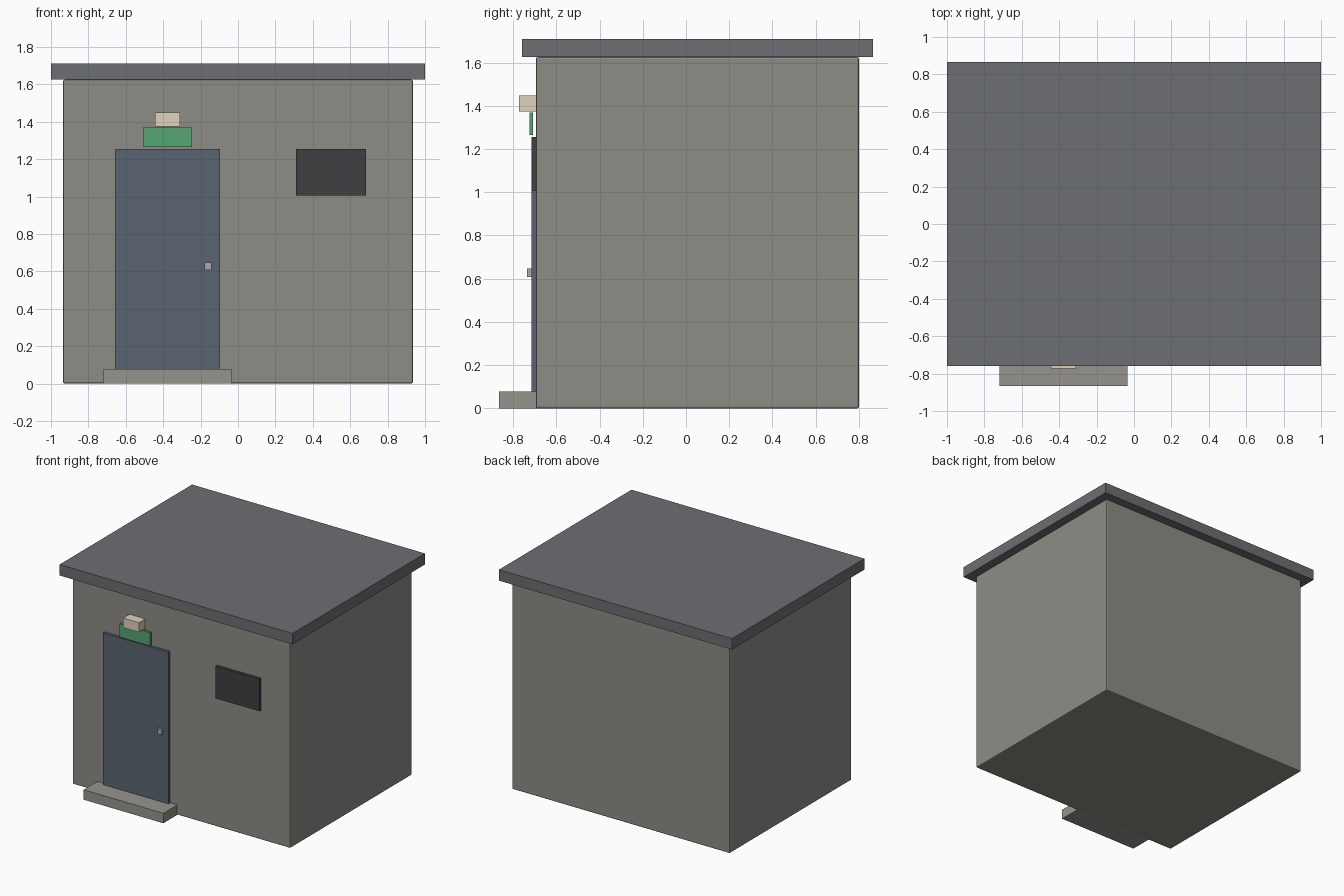
import bpy
import bmesh
from mathutils import Vector

if "Cube" in bpy.data.objects:
    bpy.data.objects.remove(bpy.data.objects["Cube"], do_unlink=True)


def material(name, rgb, roughness=0.8, metallic=0.0):
    mat = bpy.data.materials.new(name)
    mat.use_nodes = True
    colour = (*rgb, 1.0)
    mat.diffuse_color = colour
    shader = next(n for n in mat.node_tree.nodes if n.type == "BSDF_PRINCIPLED")
    shader.inputs["Base Color"].default_value = colour
    shader.inputs["Roughness"].default_value = roughness
    shader.inputs["Metallic"].default_value = metallic
    return mat


def block(name, x, y, z, mat, bevel=0.0):
    """Box spanning the given (min, max) ranges, with optional bevelled edges."""
    low, high = Vector((x[0], y[0], z[0])), Vector((x[1], y[1], z[1]))
    mesh = bpy.data.meshes.new(name)
    bm = bmesh.new()
    bmesh.ops.create_cube(bm, size=1.0)
    bmesh.ops.scale(bm, vec=high - low, verts=bm.verts)
    bm.to_mesh(mesh)
    bm.free()
    mesh.materials.append(mat)
    obj = bpy.data.objects.new(name, mesh)
    obj.location = (low + high) / 2
    bpy.context.collection.objects.link(obj)
    if bevel:
        mod = obj.modifiers.new("edge_bevel", "BEVEL")
        mod.width = bevel
        mod.segments = 2
    return obj


concrete = material("concrete", (0.27, 0.265, 0.24))
step_stone = material("step_stone", (0.30, 0.295, 0.27))
roofing = material("roofing", (0.155, 0.157, 0.17))
door_paint = material("door_paint", (0.10, 0.13, 0.165), 0.5)
dark_panel = material("dark_panel", (0.05, 0.05, 0.054), 0.5)
green = material("sign_green", (0.093, 0.38, 0.17), 0.5)
cream = material("lamp_cream", (0.73, 0.65, 0.51), 0.5)
steel = material("steel", (0.4, 0.4, 0.4), 0.4, 0.3)

WALL = -0.695  # front wall plane

# Building shell
block("walls", (-0.935, 0.935), (WALL, 0.8), (0, 1.625), concrete, bevel=0.008)
block("roof_slab", (-1, 1), (-0.76, 0.865), (1.625, 1.71), roofing)

# Entrance
block("door_step", (-0.72, -0.035), (-0.865, WALL + 0.01), (0, 0.077), step_stone)
block("door", (-0.657, -0.097), (-0.716, WALL + 0.01), (0.077, 1.255), door_paint)
block("door_knob", (-0.178, -0.141), (-0.735, -0.71), (0.608, 0.646), steel)

# Fittings on the front wall
block("sign_panel", (-0.508, -0.246), (-0.725, -0.707), (1.265, 1.368), green)
block("lamp_box", (-0.445, -0.31), (-0.772, WALL + 0.01), (1.373, 1.448), cream)
block("vent_panel", (0.31, 0.684), (-0.716, WALL + 0.01), (1.005, 1.255), dark_panel)
